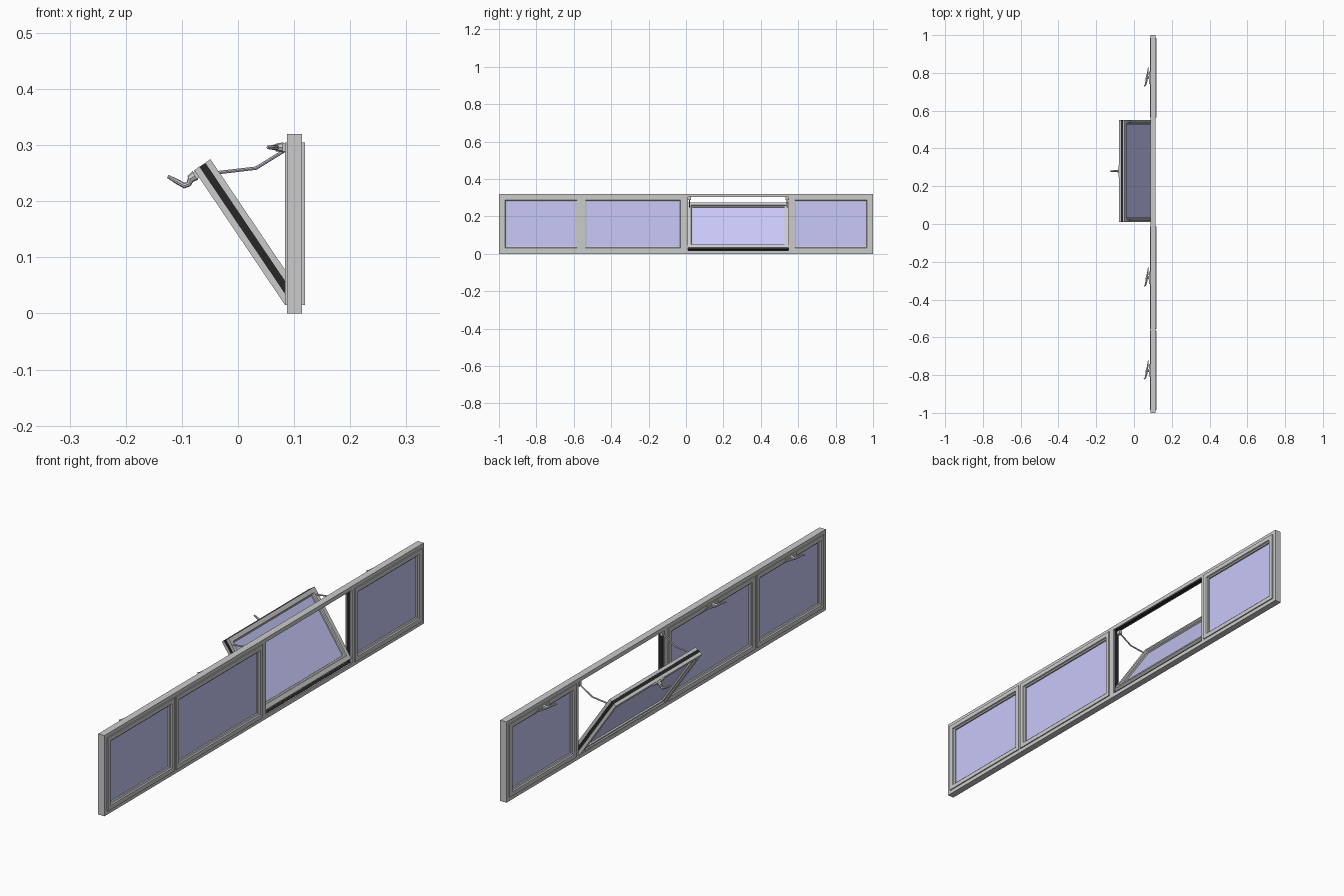
import bpy, bmesh, math
from mathutils import Matrix, Vector

if "Cube" in bpy.data.objects:
    bpy.data.objects.remove(bpy.data.objects["Cube"])

H = 0.32                        # frame height
X0, X1 = 0.084, 0.119           # sash depth
Z0, Z1 = 0.015, 0.305           # sash bottom and top
SASHES = [(-0.985, -0.565), (-0.555, -0.013), (0.01, 0.55), (0.565, 0.985)]
OPEN = 2
TILT = (Matrix.Translation((X0, 0, Z0)) @ Matrix.Rotation(math.radians(-34), 4, 'Y')
        @ Matrix.Translation((-X0, 0, -Z0)))


def material(name, rgb):
    m = bpy.data.materials.new(name)
    m.diffuse_color = (*rgb, 1)
    m.use_nodes = True
    m.node_tree.nodes["Principled BSDF"].inputs["Base Color"].default_value = m.diffuse_color
    return m


glass_mat = material("glass_blue", (0.58, 0.58, 0.95))
black_mat = material("seal_black", (0.02, 0.02, 0.02))
arm_mat = material("stay_metal", (0.68, 0.66, 0.78))


def finish(name, bm, mat=None, mw=None):
    bmesh.ops.recalc_face_normals(bm, faces=bm.faces)
    me = bpy.data.meshes.new(name)
    bm.to_mesh(me)
    bm.free()
    ob = bpy.data.objects.new(name, me)
    bpy.context.collection.objects.link(ob)
    if mat:
        me.materials.append(mat)
    if mw:
        ob.matrix_world = mw
    return ob


def box(name, lo, hi, mat=None, mw=None):
    bm = bmesh.new()
    bmesh.ops.create_cube(bm, size=1)
    lo, hi = Vector(lo), Vector(hi)
    for v in bm.verts:
        v.co = (lo + hi) / 2 + v.co * (hi - lo)
    return finish(name, bm, mat, mw)


def ring(name, profile, y0, y1, z0, z1, mat=None, mw=None):
    """Sweep a closed (x, inset) profile around a rectangle with mitred corners."""
    bm = bmesh.new()
    loops = [[bm.verts.new((x, y, z)) for y, z in
              ((y0 + d, z0 + d), (y1 - d, z0 + d), (y1 - d, z1 - d), (y0 + d, z1 - d))]
             for x, d in profile]
    for a, b in zip(loops, loops[1:] + loops[:1]):
        for i in range(4):
            j = (i + 1) % 4
            bm.faces.new((a[i], a[j], b[j], b[i]))
    return finish(name, bm, mat, mw)


def tube(name, pts, radii, mat=None, mw=None, smooth=True):
    cu = bpy.data.curves.new(name, 'CURVE')
    cu.dimensions = '3D'
    cu.bevel_depth, cu.bevel_resolution, cu.use_fill_caps = 1, 2, True
    sp = cu.splines.new('POLY')
    sp.points.add(len(pts) - 1)
    for p, co, r in zip(sp.points, pts, radii):
        p.co, p.radius = (*co, 1), r
    ob = bpy.data.objects.new(name, cu)
    bpy.context.collection.objects.link(ob)
    if mat:
        cu.materials.append(mat)
    if mw:
        ob.matrix_world = mw
    bpy.ops.object.select_all(action='DESELECT')
    ob.select_set(True)
    bpy.context.view_layer.objects.active = ob
    bpy.ops.object.convert(target='MESH')
    if smooth:
        bpy.ops.object.shade_smooth_by_angle()
    return ob


def rect(x0, x1, d0, d1):
    return [(x0, d0), (x1, d0), (x1, d1), (x0, d1)]


# Fixed outer frame and mullions
FX0, FX1 = 0.087, 0.1145
ring("outer_frame", rect(FX0, FX1, 0, 0.016), -1, 1, 0, H)
for a, b in zip(SASHES, SASHES[1:]):
    box("mullion", (FX0, a[1] - 0.001, 0.015), (FX1, b[0] + 0.001, H - 0.015))

# Black lining of the opening behind the tilted sash
ring("opening_seal", rect(0.092, 0.109, -0.001, 0.002), *SASHES[OPEN], Z0, Z1, black_mat)

# Sash profile: stepped beads around the glass, groove for the edge seal
sash_profile = [(X0, 0), (X0, 0.017), (X0 + 0.005, 0.019), (X0 + 0.007, 0.024),
                (X1 - 0.007, 0.024), (X1 - 0.005, 0.019), (X1, 0.017), (X1, 0),
                (0.108, 0), (0.108, 0.003), (0.095, 0.003), (0.095, 0)]

for i, (y0, y1) in enumerate(SASHES):
    is_open = i == OPEN
    mw = TILT if is_open else Matrix()
    ring("sash", sash_profile, y0, y1, Z0, Z1, None, mw)
    ring("sash_seal", rect(0.095, 0.108, 0.0005, 0.004), y0, y1, Z0, Z1, black_mat, mw)
    box("glass_pane", (0.097, y0 + 0.022, Z0 + 0.022), (0.106, y1 - 0.022, Z1 - 0.022),
        glass_mat, mw)

    # Handle: plate, pivot post and curved lever
    hw = mw @ Matrix.Translation((X0, (y0 + y1) / 2, 0.296))
    box("handle_plate", (-0.005, -0.033, -0.007), (0.001, 0.033, 0.007), None, hw)
    tube("handle_post", [(-0.003, 0, 0), (-0.016, 0, 0)], [0.009, 0.007], None, hw)
    if is_open:
        path = [(-0.012, 0, 0), (-0.022, 0, -0.006), (-0.030, 0, -0.004),
                (-0.037, 0, 0.010), (-0.045, 0, 0.026)]
    else:
        path = [(-0.008, 0.055, 0), (-0.012, 0.02, 0), (-0.016, 0, 0),
                (-0.019, -0.022, 0), (-0.024, -0.040, 0), (-0.031, -0.046, 0)]
    radii = [0.006, 0.005, 0.005, 0.0045, 0.003] if is_open else \
            [0.002, 0.004, 0.006, 0.005, 0.004, 0.003]
    tube("handle_lever", path, radii, None, hw)

# Jointed stay arms at both ends of the tilted sash
for y in (SASHES[OPEN][0] + 0.009, SASHES[OPEN][1] - 0.009):
    tube("stay_arm", [(-0.045, y, 0.25), (0.032, y, 0.259), (0.092, y, 0.296)],
         [0.003] * 3, arm_mat)
    box("stay_bracket", (0.084, y - 0.008, 0.288), (0.096, y + 0.008, 0.304))
